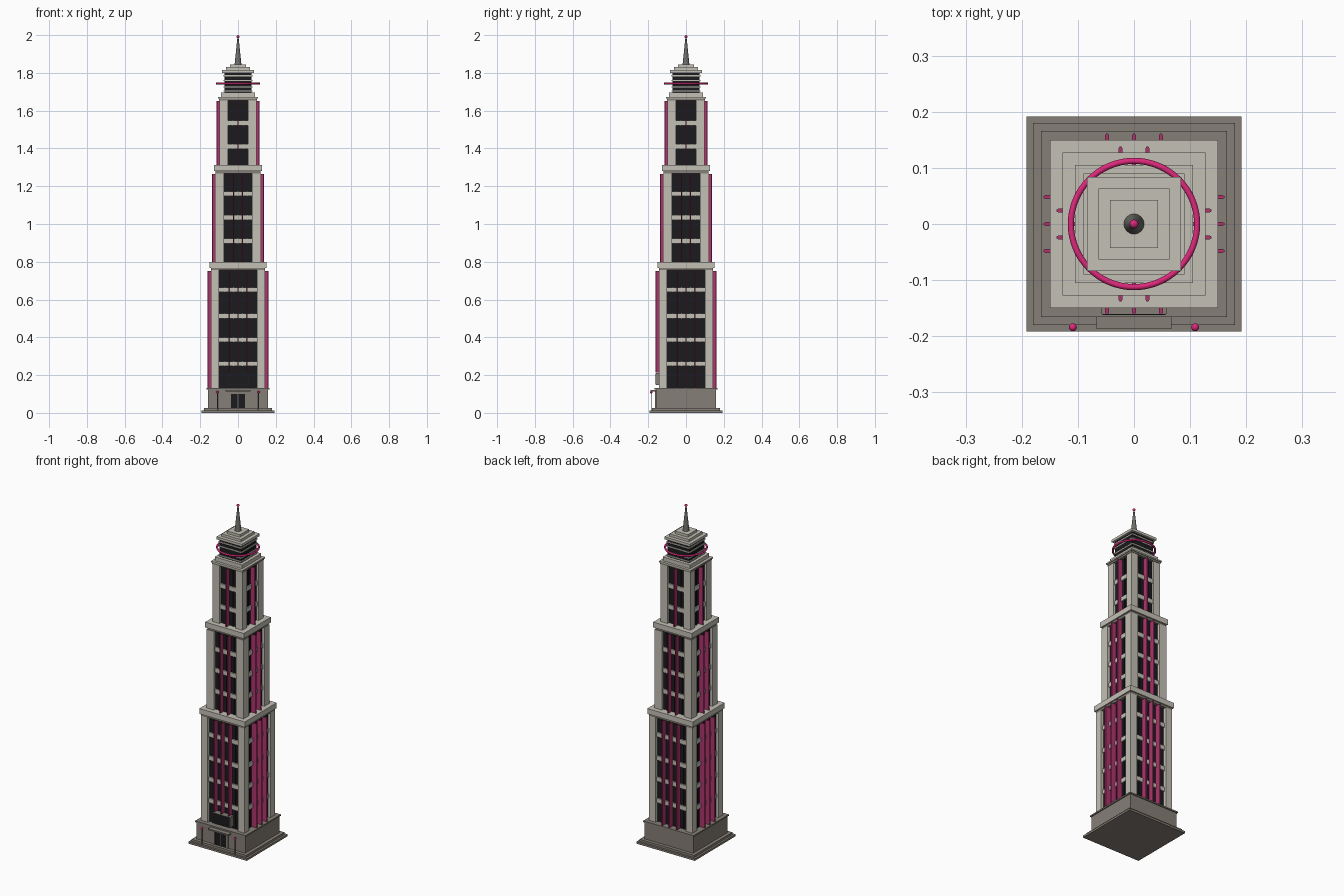
import bpy, bmesh, math
from mathutils import Matrix

if "Cube" in bpy.data.objects:
    bpy.data.objects.remove(bpy.data.objects["Cube"])


def material(name, r, g, b):
    m = bpy.data.materials.new(name)
    m.diffuse_color = (r, g, b, 1)
    m.use_nodes = True
    m.node_tree.nodes["Principled BSDF"].inputs["Base Color"].default_value = m.diffuse_color
    return m


STONE = material("pale_stone", 0.55, 0.53, 0.46)
TAUPE = material("taupe_stone", 0.235, 0.21, 0.18)
GLASS = material("dark_glass", 0.011, 0.011, 0.013)
PINK = material("magenta_trim", 0.72, 0.022, 0.2)
FIN = material("muted_magenta", 0.42, 0.035, 0.15)
METAL = material("grey_metal", 0.16, 0.16, 0.145)


def finish(name, bm, mat, smooth=False):
    bmesh.ops.recalc_face_normals(bm, faces=bm.faces)
    me = bpy.data.meshes.new(name)
    bm.to_mesh(me)
    bm.free()
    me.materials.append(mat)
    ob = bpy.data.objects.new(name, me)
    bpy.context.collection.objects.link(ob)
    if smooth:
        bpy.context.view_layer.objects.active = ob
        ob.select_set(True)
        bpy.ops.object.shade_smooth_by_angle(angle=math.radians(40))
        ob.select_set(False)
    return ob


def add_box(bm, x0, x1, y0, y1, z0, z1, rot=0.0):
    m = (Matrix.Rotation(rot, 4, 'Z')
         @ Matrix.Translation(((x0 + x1) / 2, (y0 + y1) / 2, (z0 + z1) / 2))
         @ Matrix.Diagonal((x1 - x0, y1 - y0, z1 - z0, 1)))
    bmesh.ops.create_cube(bm, size=1, matrix=m)


def boxes(name, mat, *dims):
    bm = bmesh.new()
    for d in dims:
        add_box(bm, *d)
    return finish(name, bm, mat)


def slab(name, mat, h, z0, z1):
    return boxes(name, mat, (-h, h, -h, h, z0, z1))


def add_fin(bm, x, inner, tip, z0, z1, rot):
    # blade with a tapered outer edge, facing -y before rotation
    w = 0.0035
    pts = [(x - w, -inner), (x + w, -inner), (x + w, -tip + 0.003),
           (x + w * 0.4, -tip), (x - w * 0.4, -tip), (x - w, -tip + 0.003)]
    f = bm.faces.new([bm.verts.new((px, py, z0)) for px, py in pts])
    ext = bmesh.ops.extrude_face_region(bm, geom=[f])
    top = [v for v in ext["geom"] if isinstance(v, bmesh.types.BMVert)]
    bmesh.ops.translate(bm, verts=top, vec=(0, 0, z1 - z0))
    bmesh.ops.rotate(bm, verts=list(f.verts) + top, cent=(0, 0, 0),
                     matrix=Matrix.Rotation(rot, 3, 'Z'))


def tier(tag, z0, z1, half, opening, glass, tip, fins, mullions, bands, front_z):
    slab(tag + "_glass_core", GLASS, glass, z0, z1)
    # corner piers
    bm = bmesh.new()
    for sx in (-1, 1):
        for sy in (-1, 1):
            xs = sorted((sx * opening, sx * half))
            ys = sorted((sy * opening, sy * half))
            add_box(bm, *xs, *ys, z0, z1)
    finish(tag + "_corner_piers", bm, STONE)
    # floor bands
    s = glass + 0.008
    boxes(tag + "_floor_bands", STONE,
          *[(-s, s, -s, s, z - 0.013, z + 0.013) for z in bands])
    # vertical fins and window mullions on all four sides
    bf, bmu = bmesh.new(), bmesh.new()
    for k in range(4):
        r = k * math.pi / 2
        for x in fins:
            add_fin(bf, x, glass - 0.002, tip, front_z if k == 0 else z0, z1 - 0.004, r)
        for x in mullions:
            add_box(bmu, x - 0.0015, x + 0.0015, -glass - 0.004, -glass + 0.002, z0, z1, r)
    finish(tag + "_fins", bf, FIN)
    finish(tag + "_mullions", bmu, GLASS)


# stepped base
slab("base_step_lower", TAUPE, 0.192, 0, 0.012)
slab("base_step_upper", TAUPE, 0.18, 0.012, 0.025)
slab("base_block", TAUPE, 0.16, 0.025, 0.125)
slab("base_cornice", TAUPE, 0.166, 0.125, 0.133)

# three tiers
tier("lower", 0.133, 0.756, 0.143, 0.1, 0.126, 0.161, (-0.048, 0, 0.048),
     (-0.072, -0.024, 0.024, 0.072), (0.26, 0.387, 0.513, 0.652), 0.215)
tier("middle", 0.80, 1.268, 0.122, 0.073, 0.106, 0.138, (-0.024, 0.024),
     (-0.049, 0, 0.049), (0.91, 1.035, 1.16), 0.80)
tier("upper", 1.312, 1.655, 0.098, 0.053, 0.084, 0.114, (0,),
     (-0.027, 0.027), (1.41, 1.535), 1.312)

# ledges between the tiers
slab("lower_ledge_neck", TAUPE, 0.143, 0.756, 0.768)
slab("lower_ledge", STONE, 0.15, 0.768, 0.80)
slab("middle_ledge_neck", TAUPE, 0.118, 1.268, 1.28)
slab("middle_ledge", STONE, 0.127, 1.28, 1.312)
slab("upper_ledge_neck", TAUPE, 0.1, 1.655, 1.665)
slab("upper_ledge", STONE, 0.105, 1.665, 1.673)
slab("crown_plinth", STONE, 0.09, 1.673, 1.696)

# louvred crown
slab("crown_core", GLASS, 0.072, 1.696, 1.80)
boxes("crown_louvres", STONE,
      *[(-0.076, 0.076, -0.076, 0.076, z - 0.003, z + 0.003)
        for z in (1.705, 1.726, 1.76, 1.785)])

# ring around the crown
bpy.ops.mesh.primitive_torus_add(major_radius=0.1125, minor_radius=0.0055,
                                 major_segments=64, minor_segments=10,
                                 location=(0, 0, 1.744))
ring = bpy.context.object
ring.name = "crown_ring"
ring.data.materials.append(PINK)
bpy.ops.object.shade_smooth_by_angle(angle=math.radians(60))
ring.select_set(False)

# stepped roof and spire
slab("roof_step_lower", STONE, 0.084, 1.80, 1.815)
slab("roof_step_middle", STONE, 0.063, 1.815, 1.83)
slab("roof_step_upper", STONE, 0.043, 1.83, 1.845)
bm = bmesh.new()
bmesh.ops.create_cone(bm, cap_ends=True, segments=24, radius1=0.018, radius2=0.003,
                      depth=0.145, matrix=Matrix.Translation((0, 0, 1.9175)))
finish("spire", bm, METAL, True)
bm = bmesh.new()
bmesh.ops.create_uvsphere(bm, u_segments=16, v_segments=10, radius=0.008,
                          matrix=Matrix.Translation((0, 0, 1.992)))
finish("spire_ball", bm, PINK, True)

# entrance
boxes("door_frame", TAUPE,
      (-0.05, -0.038, -0.165, -0.158, 0.025, 0.113),
      (0.038, 0.05, -0.165, -0.158, 0.025, 0.113),
      (-0.038, 0.038, -0.165, -0.158, 0.1, 0.113))
boxes("door_glass", GLASS, (-0.038, 0.038, -0.162, -0.158, 0.025, 0.1))
boxes("door_divider", METAL, (-0.0015, 0.0015, -0.164, -0.16, 0.025, 0.1))
boxes("canopy", TAUPE, (-0.067, 0.067, -0.187, -0.158, 0.113, 0.121))

# blank panel above the entrance
boxes("panel_frame", TAUPE, (-0.058, 0.058, -0.16, -0.125, 0.147, 0.21))
boxes("panel_face", GLASS, (-0.056, 0.056, -0.162, -0.159, 0.149, 0.208))

# entrance lamps
for side, x in (("left", -0.109), ("right", 0.109)):
    bm = bmesh.new()
    bmesh.ops.create_cone(bm, cap_ends=True, segments=12, radius1=0.0025, radius2=0.0025,
                          depth=0.095, matrix=Matrix.Translation((x, -0.184, 0.0575)))
    finish(side + "_lamp_post", bm, METAL, True)
    bm = bmesh.new()
    bmesh.ops.create_uvsphere(bm, u_segments=16, v_segments=10, radius=0.007,
                              matrix=Matrix.Translation((x, -0.184, 0.11)))
    finish(side + "_lamp_ball", bm, PINK, True)
